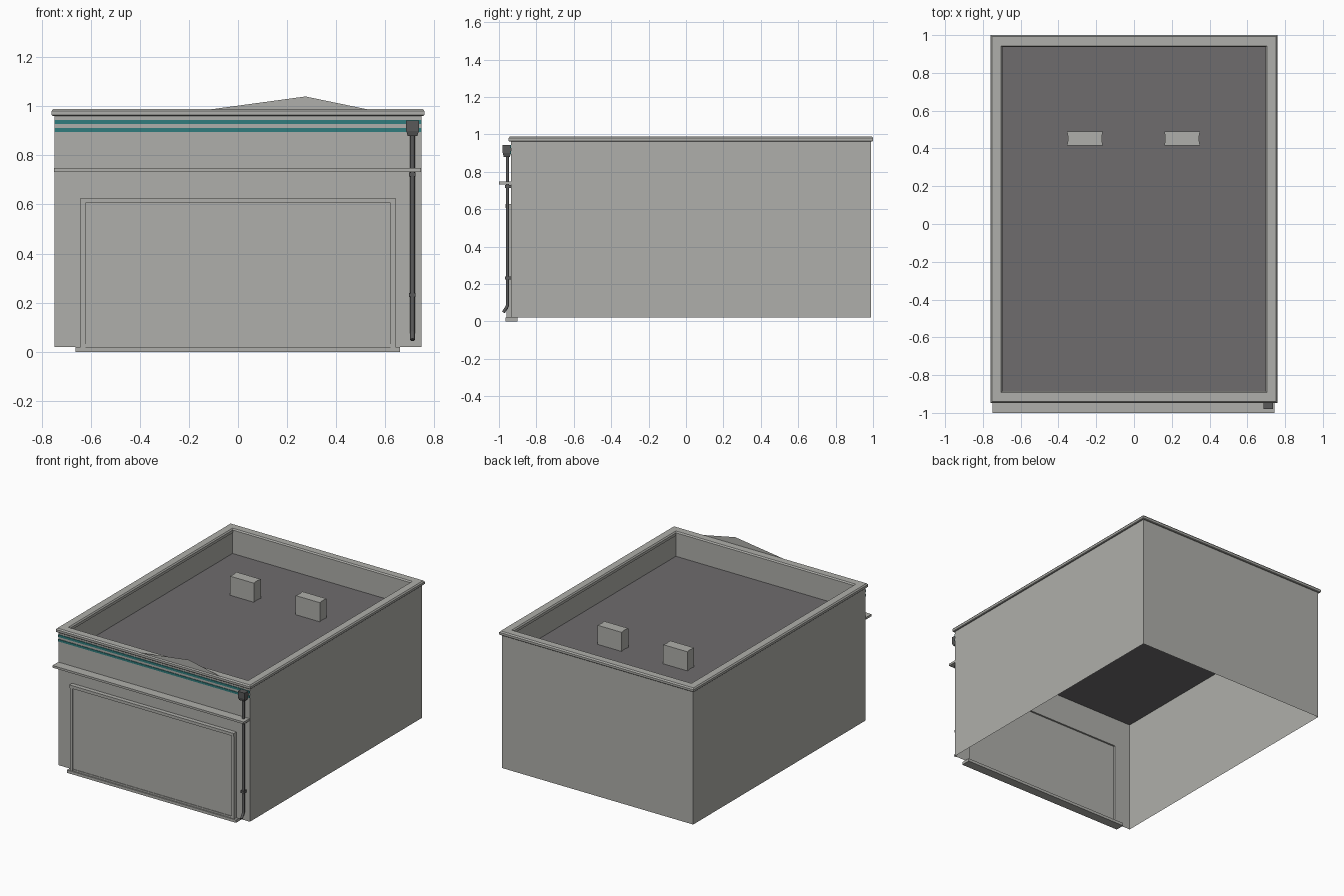
import bpy, bmesh
from mathutils import Vector

if "Cube" in bpy.data.objects:
    bpy.data.objects.remove(bpy.data.objects["Cube"])


def material(name, rgb):
    m = bpy.data.materials.new(name)
    m.diffuse_color = (*rgb, 1)
    m.use_nodes = True
    m.node_tree.nodes["Principled BSDF"].inputs["Base Color"].default_value = m.diffuse_color
    return m


WALL = material("pale_grey", (0.43, 0.43, 0.405))
ROOF = material("roof_grey", (0.156, 0.15, 0.154))
TEAL = material("teal", (0.03, 0.2, 0.205))
PIPE = material("dark_grey", (0.1, 0.1, 0.1))

# Building footprint
X0, X1, Y0, Y1 = -0.748, 0.748, -0.936, 0.988
ROOF_Z = 0.81


def finish(name, bm, mat, recalc=True):
    bmesh.ops.remove_doubles(bm, verts=bm.verts, dist=1e-5)
    if recalc:
        bmesh.ops.recalc_face_normals(bm, faces=bm.faces)
    mesh = bpy.data.meshes.new(name)
    bm.to_mesh(mesh)
    bm.free()
    mesh.materials.append(mat)
    ob = bpy.data.objects.new(name, mesh)
    bpy.context.collection.objects.link(ob)
    return ob


def face(bm, *pts):
    bm.faces.new([bm.verts.new(p) for p in pts])


def box(name, x, y, z, mat, taper=1.0):
    """Box from ranges; taper scales the bottom face."""
    bm = bmesh.new()
    bmesh.ops.create_cube(bm, size=1)
    for v in bm.verts:
        k = taper if v.co.z < 0 else 1
        v.co = [(r[0] + r[1]) / 2 + c * (r[1] - r[0]) * s
                for r, c, s in zip((x, y, z), v.co, (k, k, 1))]
    return finish(name, bm, mat)


def rings(name, sections, mat, closed):
    """Skin rectangular rings given as (outset from footprint, height)."""
    bm = bmesh.new()
    loops = [[bm.verts.new(p) for p in ((X0 - o, Y0 - o, z), (X1 + o, Y0 - o, z),
                                        (X1 + o, Y1 + o, z), (X0 - o, Y1 + o, z))]
             for o, z in sections]
    pairs = list(zip(loops, loops[1:]))
    if closed:
        pairs.append((loops[-1], loops[0]))
    for a, b in pairs:
        for i in range(4):
            j = (i + 1) % 4
            bm.faces.new((a[i], a[j], b[j], b[i]))
    return finish(name, bm, mat, closed)


def extrude(name, pts, vec, mat):
    bm = bmesh.new()
    face(bm, *pts)
    r = bmesh.ops.extrude_face_region(bm, geom=bm.faces[:])
    for v in r["geom"]:
        if isinstance(v, bmesh.types.BMVert):
            v.co += Vector(vec)
    return finish(name, bm, mat)


# Outer walls: open underneath, with a doorway left in the front
DOOR_X, DOOR_Z = 0.622, 0.606
BOT, TOP = 0.02, 0.965
bm = bmesh.new()
xs, zs = (X0, -DOOR_X, DOOR_X, X1), (BOT, DOOR_Z, TOP)
for i in range(3):
    for k in range(2):
        if (i, k) != (1, 0):
            face(bm, (xs[i], Y0, zs[k]), (xs[i + 1], Y0, zs[k]),
                 (xs[i + 1], Y0, zs[k + 1]), (xs[i], Y0, zs[k + 1]))
for a, b in (((X1, Y0), (X1, Y1)), ((X1, Y1), (X0, Y1)), ((X0, Y1), (X0, Y0))):
    face(bm, (*a, BOT), (*b, BOT), (*b, TOP), (*a, TOP))
finish("outer_walls", bm, WALL, False)

# Flat roof, parapet lining and coping
bm = bmesh.new()
face(bm, (X0, Y0, ROOF_Z), (X1, Y0, ROOF_Z), (X1, Y1, ROOF_Z), (X0, Y1, ROOF_Z))
finish("flat_roof", bm, ROOF, False)
rings("parapet_lining", [(-0.045, TOP), (-0.045, ROOF_Z)], WALL, False)
rings("coping", [(0.008, 0.961), (0.012, 0.965), (0.012, 0.98), (0.005, 0.989),
                 (-0.045, 0.989), (-0.052, 0.98), (-0.052, 0.961)], WALL, True)

# Thin low gable plate on the front edge
bm = bmesh.new()
face(bm, (-0.115, -0.942, 0.987), (0.53, -0.942, 0.987), (0.275, -0.942, 1.04))
finish("gable_plate", bm, WALL, False)

# Painted front stripes
for n, z in (("upper_stripe", (0.928, 0.944)), ("lower_stripe", (0.896, 0.911))):
    box(n, (X0, X1), (Y0 - 0.004, Y0 + 0.002), z, TEAL)

# Front ledge and door sill
box("front_ledge", (-0.75, 0.745), (-1.0, Y0), (0.733, 0.748), WALL)
box("door_sill", (-0.662, 0.66), (-0.965, -0.9), (0, 0.02), WALL)

# Door panel, jambs and lintel
box("door_panel", (-DOOR_X, DOOR_X), (-0.952, -0.948), (0.02, DOOR_Z), WALL)
for n, s in (("left_jamb", -1), ("right_jamb", 1)):
    box(n, sorted((s * 0.642, s * DOOR_X)), (-0.96, Y0), (0.02, DOOR_Z), WALL)
box("door_lintel", (-0.642, 0.642), (-0.966, Y0), (DOOR_Z, 0.627), WALL)
box("door_bottom_rail", (-DOOR_X, DOOR_X), (-0.956, -0.948), (0.02, 0.032), WALL)

# Rooftop units with slightly hollow ends
for n, cx in (("left_roof_unit", -0.26), ("right_roof_unit", 0.255)):
    pts = [(-0.095, 0.415), (0.095, 0.415), (0.09, 0.44), (0.09, 0.465),
           (0.095, 0.49), (-0.095, 0.49), (-0.09, 0.465), (-0.09, 0.44)]
    extrude(n, [(cx + x, y, ROOF_Z) for x, y in pts], (0, 0, 0.135), WALL)

# Rainwater hopper, downpipe with kicked-out foot, and brackets
PX = 0.711
box("rain_hopper", (0.685, 0.737), (-0.98, Y0), (0.9, 0.942), PIPE)
box("hopper_base", (0.685, 0.737), (-0.98, Y0), (0.88, 0.9), PIPE, 0.75)
curve = bpy.data.curves.new("downpipe", "CURVE")
curve.dimensions = "3D"
curve.bevel_depth = 0.01
curve.bevel_resolution = 1
curve.use_fill_caps = True
path = [(PX, -0.955, 0.89), (PX, -0.955, 0.085), (PX, -0.96, 0.072), (PX, -0.977, 0.048)]
spline = curve.splines.new("POLY")
spline.points.add(len(path) - 1)
for p, co in zip(spline.points, path):
    p.co = (*co, 1)
curve.materials.append(PIPE)
bpy.context.collection.objects.link(bpy.data.objects.new("downpipe", curve))
for n, z in (("upper_bracket", 0.722), ("lower_bracket", 0.231)):
    box(n, (PX - 0.014, PX + 0.012), (-0.968, Y0), (z - 0.008, z + 0.008), PIPE)
